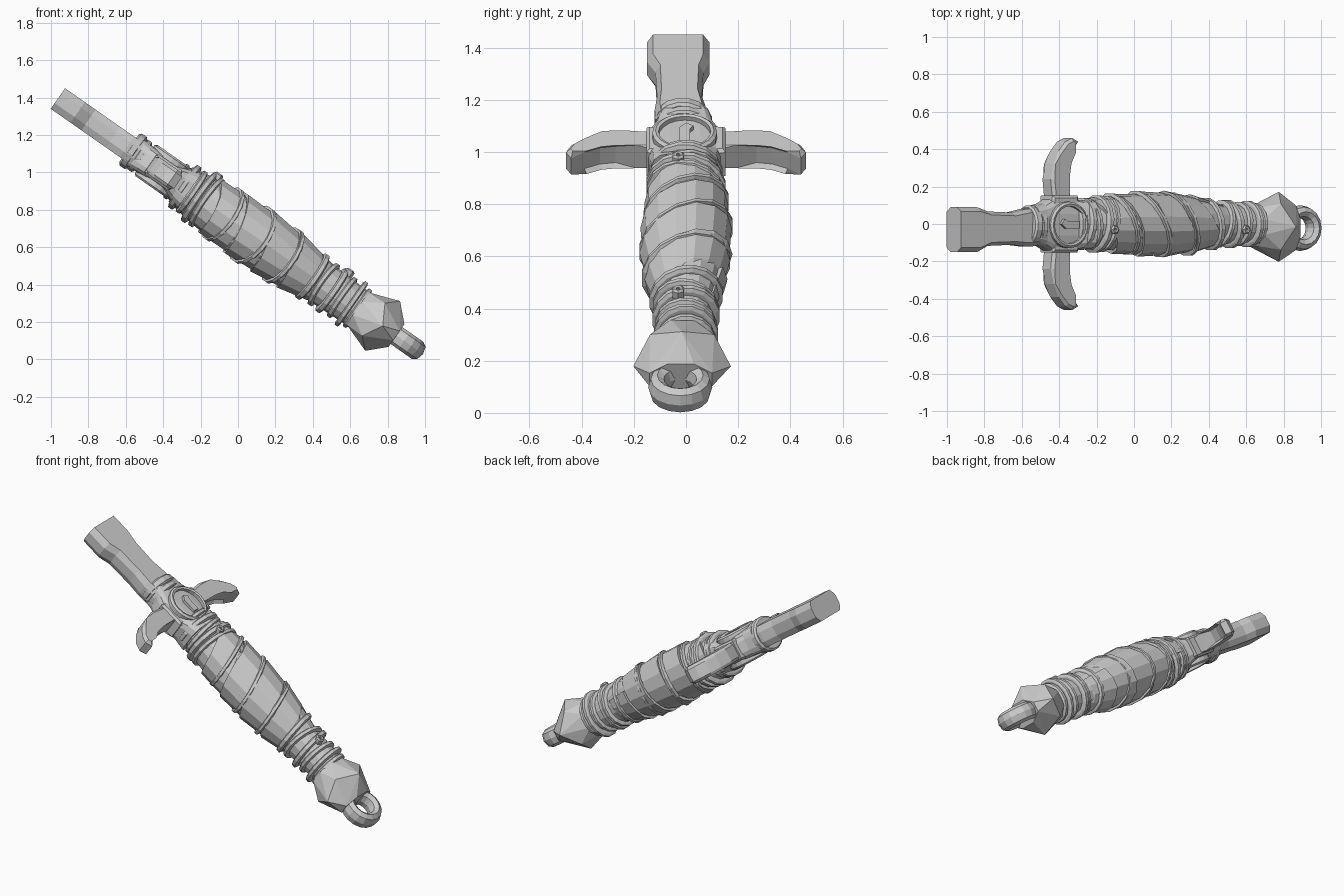
import bpy, bmesh, math, random
from mathutils import Matrix, Vector

if "Cube" in bpy.data.objects:
    bpy.data.objects.remove(bpy.data.objects["Cube"])

random.seed(4)
# Local frame: x runs along the weapon from the blade end, y across, z out of the flat side
M = Matrix.Translation((-0.963, 0, 1.395)) @ Matrix.Rotation(math.radians(35), 4, 'Y')
TAU = 2 * math.pi


def finish(name, bm):
    bmesh.ops.recalc_face_normals(bm, faces=bm.faces)
    bm.transform(M)
    me = bpy.data.meshes.new(name)
    bm.to_mesh(me)
    bm.free()
    ob = bpy.data.objects.new(name, me)
    bpy.context.collection.objects.link(ob)
    return ob


def skin(bm, rings, closed=False):
    """Join rings of points with quads; cap the ends unless closed."""
    vs = [[bm.verts.new(p) for p in r] for r in rings]
    n = len(vs[0])
    for i in range(len(vs) if closed else len(vs) - 1):
        a, b = vs[i], vs[(i + 1) % len(vs)]
        for j in range(n):
            k = (j + 1) % n
            bm.faces.new((a[j], a[k], b[k], b[j]))
    if not closed:
        bm.faces.new(vs[0])
        bm.faces.new(vs[-1])


def oval(s, ry, rz, n=16, y=0, tilt=0, sq=1.0):
    """Oval cross-section; sq < 1 makes it boxier, tilt leans it."""
    out = []
    for j in range(n):
        a = TAU * (j + 0.5) / n
        c, d = math.cos(a), math.sin(a)
        c = math.copysign(abs(c) ** sq, c)
        d = math.copysign(abs(d) ** sq, d)
        out.append((s + tilt * c, y + ry * c, rz * d))
    return out


def loft(name, sections):
    bm = bmesh.new()
    skin(bm, sections)
    return finish(name, bm)


def band(name, s, ry, rz, w, tilt=0, y=0):
    sec = [(-.5, .9), (-.3, 1), (.3, 1), (.5, .9)]
    return loft(name, [oval(s + w * d, ry * k, rz * k, 16, y, tilt) for d, k in sec])


def lathe(name, centre, profile, n):
    """Closed profile (radius, height) turned about the local z axis."""
    bm = bmesh.new()
    c = Vector(centre)
    skin(bm, [[c + Vector((r * math.cos(a), r * math.sin(a), h)) for r, h in profile]
              for a in (TAU * i / n for i in range(n))], True)
    return finish(name, bm)


def prism(name, pts, z0, z1, bevel=0):
    bm = bmesh.new()
    skin(bm, [[(s, y, z) for s, y in pts] for z in (z0, z1)])
    if bevel:
        edges = [e for e in bm.edges if abs(e.verts[0].co.z - e.verts[1].co.z) < 1e-6]
        bmesh.ops.bevel(bm, geom=edges, offset=bevel, segments=1, affect='EDGES')
    return finish(name, bm)


# Blade stub: chamfered bar that narrows behind a wide end
def blade_section(s, w, y):
    half = [(w, .03), (w * .8, .067), (-w * .8, .067), (-w, .03)]
    return [(s, y + a, b) for a, b in half] + [(s, y - a, -b) for a, b in half]


loft("blade_stub", [blade_section(*v) for v in (
    (0, .12, -.03), (.13, .12, -.03), (.2, .092, -.025), (.36, .086, -.025), (.45, .1, -.02), (.52, .1, -.015))])

# Guard collar and body
band("blade_collar", .492, .112, .106, .05, .006, -.01)
band("blade_collar_lip", .535, .108, .098, .04, 0, -.01)
loft("guard_body", [oval(s, a, b, 16, -.005, 0, .55) for s, a, b in (
    (.5, .1, .088), (.56, .115, .082), (.61, .142, .08), (.76, .142, .084), (.8, .132, .1), (.86, .13, .115))])

# Face medallion: rim, recessed plate and raised marker
for sgn, side in ((1, "front"), (-1, "back")):
    c = (.69, -.005, 0)
    lathe("medallion_rim_" + side, c, [(r, sgn * h) for r, h in
          ((.1, .06), (.1, .098), (.112, .102), (.124, .092), (.124, .06))], 20)
prism("medallion_marker", [(.635, .0), (.655, .028), (.675, .016), (.75, .016),
                           (.75, -.024), (.665, -.024)], .07, .1)

# Curved crossguard horns with square bosses at the root
horn = [(.62, .1), (.605, .24), (.625, .32), (.655, .39), (.7, .44), (.745, .46), (.785, .44),
        (.745, .39), (.715, .33), (.705, .27), (.72, .19), (.735, .1)]
boss = [(.6, .1), (.605, .152), (.77, .152), (.775, .1)]
for sgn, side in ((1, "left"), (-1, "right")):
    prism("crossguard_horn_" + side, [(s, sgn * y) for s, y in horn], -.054, .054, .016)
    prism("horn_boss_" + side, [(s, sgn * y) for s, y in boss], -.066, .066, .012)

# Grip core
RADII = [(.8, .13, .125), (.95, .148, .15), (1.1, .166, .163), (1.3, .18, .172),
         (1.45, .172, .166), (1.6, .147, .152), (1.72, .122, .13), (1.95, .112, .122)]


def grip_radius(s):
    s = min(max(s, .8), 1.95)
    for (a, y0, z0), (b, y1, z1) in zip(RADII, RADII[1:]):
        if s <= b:
            t = (s - a) / (b - a)
            return y0 + (y1 - y0) * t, z0 + (z1 - z0) * t


loft("grip_core", [oval(s, y - .014, z - .014, 14) for s, y, z in RADII])


# Wrapping strap: overlapping spiral, high on one edge and low on the other
def wrap(name, start, end, pitch, lean, lift, step=14, phase=0):
    bm = bmesh.new()
    turns = (end - start) / pitch
    count = int(turns * step)
    rings = []
    for i in range(count + 1):
        a = TAU * i / step + phase
        mid = start + pitch * i / step + lean * math.cos(a + math.pi) + random.uniform(-.006, .006)
        ring = []
        for off, dr in ((0, -.03), (0, lift), (pitch * .95, lift - .012), (pitch * 1.15, -.03)):
            s = mid + off
            ry, rz = grip_radius(s)
            ring.append((s, (ry + dr) * math.cos(a), (rz + dr) * math.sin(a)))
        rings.append(ring)
    skin(bm, rings)
    return finish(name, bm)


wrap("grip_wrap", .9, 1.6, .17, .04, .002)
wrap("grip_cross_strap", .95, 1.62, .33, .05, .005, 14, 2.0).hide_render = True
bpy.data.objects.remove(bpy.data.objects["grip_cross_strap"])

# Narrow tie bands across the spiral
for i, (s, t) in enumerate(((1.08, -.06), (1.27, -.085), (1.47, -.06))):
    ry, rz = grip_radius(s)
    band("grip_tie_%d" % i, s, ry + .003, rz + .005, .028, t)

# Metal bands at both ends of the grip
for i, (s, ry, rz, w, t) in enumerate((
        (.775, .132, .112, .03, 0), (.828, .142, .14, .035, .01), (.873, .138, .136, .03, -.01),
        (.925, .155, .16, .035, .012), (.97, .153, .156, .03, .02),
        (1.66, .142, .145, .035, -.02), (1.735, .128, .136, .03, .02), (1.79, .13, .142, .035, -.012),
        (1.855, .12, .13, .03, .008), (1.915, .125, .145, .03, 0), (1.955, .115, .125, .03, 0))):
    band("grip_band_%d" % i, s, ry, rz, w, t)

# Small studs on the bands
for i, (s, h) in enumerate(((.94, .15), (1.81, .132))):
    lathe("band_stud_%d" % i, (s, -.03, h), [(.008, 0), (.008, .016), (.018, .018), (.026, .01), (.026, -.02), (.008, -.02)], 6)

# Faceted pommel: hull of three staggered rings
bm = bmesh.new()
for p in oval(1.955, .112, .112, 8, -.015) + oval(2.21, .13, .08, 8, -.02):
    bm.verts.new(p)
for j in range(8):
    a = TAU * j / 8
    r = .93 if j % 2 else 1
    bm.verts.new((2.06 if j % 2 else 2.12, -.015 + .187 * r * math.cos(a), .162 * r * math.sin(a)))
bmesh.ops.convex_hull(bm, input=bm.verts)
finish("pommel", bm)

# Lanyard ring
lathe("pommel_ring", (2.26, -.022, 0),
      [(.088 + .035 * math.cos(TAU * k / 8), .055 * math.sin(TAU * k / 8)) for k in range(8)], 16)
